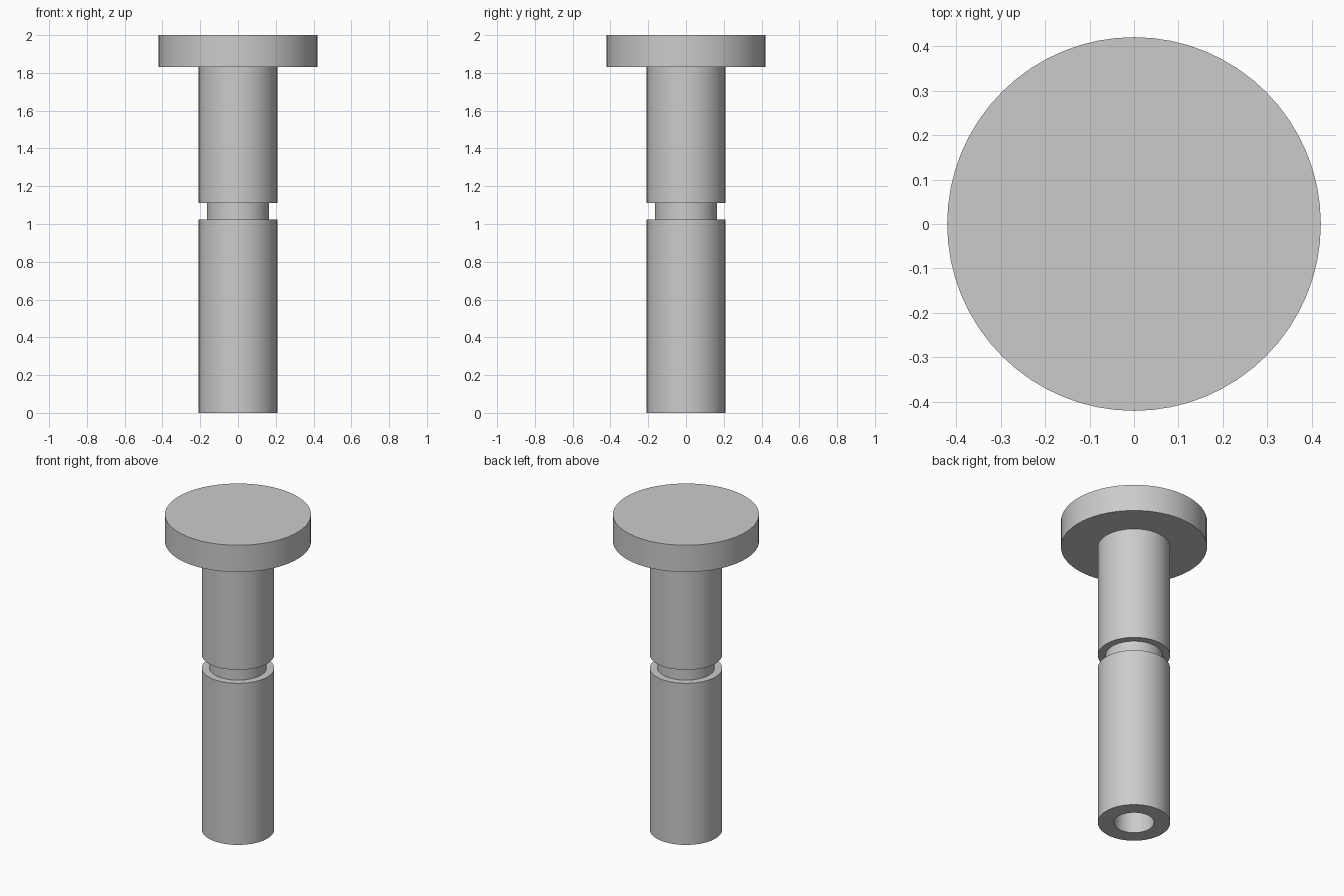
import bpy
import bmesh
import math

SIDES = 64
HEAD_R, SHANK_R, GROOVE_R, BORE_R = 0.42, 0.208, 0.164, 0.115
TOP, HEAD_Z, GROOVE_TOP, GROOVE_BOTTOM, BORE_TOP = 2.0, 1.83, 1.11, 1.025, 0.6

cube = bpy.data.objects.get("Cube")
if cube:
    bpy.data.objects.remove(cube, do_unlink=True)

# Plain steel
steel = bpy.data.materials.new("steel grey")
steel.use_nodes = True
colour = (0.6, 0.6, 0.6, 1.0)
steel.diffuse_color = colour
steel.node_tree.nodes["Principled BSDF"].inputs["Base Color"].default_value = colour


def lathe(name, profile, material):
    """Revolve a (radius, height) profile around z into a closed solid."""
    bm = bmesh.new()
    verts = [bm.verts.new((r, 0, z)) for r, z in profile]
    edges = [bm.edges.new(pair) for pair in zip(verts, verts[1:])]
    bmesh.ops.spin(bm, geom=verts + edges, cent=(0, 0, 0), axis=(0, 0, 1),
                   angle=math.tau, steps=SIDES, use_merge=True)
    bmesh.ops.remove_doubles(bm, verts=bm.verts, dist=0.0001)
    bmesh.ops.recalc_face_normals(bm, faces=bm.faces)
    mesh = bpy.data.meshes.new(name)
    bm.to_mesh(mesh)
    bm.free()
    mesh.materials.append(material)
    obj = bpy.data.objects.new(name, mesh)
    bpy.context.collection.objects.link(obj)
    bpy.ops.object.select_all(action="DESELECT")
    obj.select_set(True)
    bpy.context.view_layer.objects.active = obj
    bpy.ops.object.shade_smooth_by_angle(angle=math.radians(30))
    return obj


# Flat head, grooved shank and blind bore in one turned piece
lathe("headed_pin", [
    (0, TOP), (HEAD_R, TOP), (HEAD_R, HEAD_Z),
    (SHANK_R, HEAD_Z), (SHANK_R, GROOVE_TOP),
    (GROOVE_R, GROOVE_TOP), (GROOVE_R, GROOVE_BOTTOM),
    (SHANK_R, GROOVE_BOTTOM), (SHANK_R, 0),
    (BORE_R, 0), (BORE_R, BORE_TOP), (0, BORE_TOP),
], steel)
